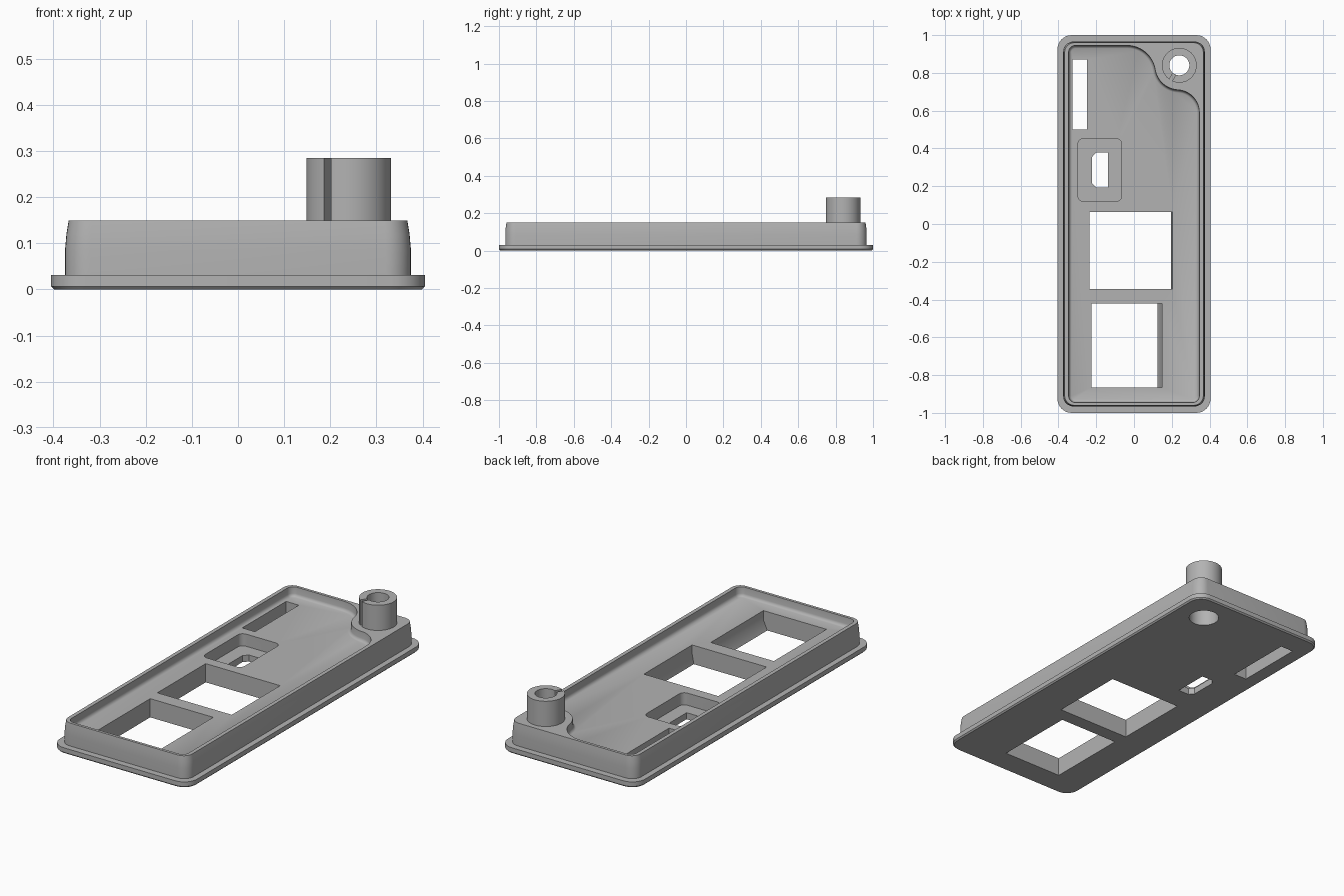
import bpy, bmesh, math
from math import cos, sin, pi, radians, sqrt, asin, atan2

cube = bpy.data.objects.get("Cube")
if cube:
    bpy.data.objects.remove(cube, do_unlink=True)

grey = bpy.data.materials.new("light grey plastic")
grey.use_nodes = True
colour = (0.45, 0.45, 0.45, 1)
grey.diffuse_color = colour
grey.node_tree.nodes["Principled BSDF"].inputs["Base Color"].default_value = colour


def arc(cx, cy, r, a0, a1, n=8):
    return [(cx + r * cos(a0 + (a1 - a0) * i / n), cy + r * sin(a0 + (a1 - a0) * i / n))
            for i in range(n + 1)]


def rounded(x0, x1, y0, y1, r):
    """Anticlockwise rounded rectangle."""
    return (arc(x0 + r, y0 + r, r, pi, 1.5 * pi) + arc(x1 - r, y0 + r, r, 1.5 * pi, 2 * pi)
            + arc(x1 - r, y1 - r, r, 0, pi / 2) + arc(x0 + r, y1 - r, r, pi / 2, pi))


def rect(x0, x1, y0, y1):
    return [(x0, y0), (x1, y0), (x1, y1), (x0, y1)]


def loft(name, sections):
    """Closed solid through a stack of (outline, height) sections."""
    bm = bmesh.new()
    rings = [[bm.verts.new((x, y, z)) for x, y in pts] for pts, z in sections]
    for a, b in zip(rings, rings[1:]):
        for i in range(len(a)):
            j = (i + 1) % len(a)
            bm.faces.new((a[i], a[j], b[j], b[i]))
    bm.faces.new(rings[0][::-1])
    bm.faces.new(rings[-1])
    mesh = bpy.data.meshes.new(name)
    bm.to_mesh(mesh)
    bm.free()
    mesh.materials.append(grey)
    ob = bpy.data.objects.new(name, mesh)
    bpy.context.collection.objects.link(ob)
    return ob


def prism(name, pts, z0, z1):
    return loft(name, [(pts, z0), (pts, z1)])


def select(ob):
    bpy.ops.object.select_all(action='DESELECT')
    ob.select_set(True)
    bpy.context.view_layer.objects.active = ob


def combine(ob, tool, operation='DIFFERENCE'):
    tool.hide_render = True
    mod = ob.modifiers.new("cut", 'BOOLEAN')
    mod.operation = operation
    mod.solver = 'EXACT'
    mod.object = tool
    select(ob)
    bpy.ops.object.modifier_apply(modifier=mod.name)
    bpy.data.objects.remove(tool, do_unlink=True)


def slab(x, y, r):
    return rounded(-x, x, -y, y, r)


# Flange and tapering body wall
tray = loft("cover_tray", [
    (slab(0.398, 0.993, 0.068), 0), (slab(0.405, 1.0, 0.075), 0.007),
    (slab(0.405, 1.0, 0.075), 0.031), (slab(0.375, 0.966, 0.055), 0.031),
    (slab(0.375, 0.966, 0.055), 0.085), (slab(0.372, 0.964, 0.053), 0.12),
    (slab(0.367, 0.96, 0.05), 0.15)])

# Post
PX, PY = 0.24, 0.84
circle = lambda r: arc(PX, PY, r, 0, 2 * pi * 47 / 48, 47)
combine(tray, prism("post", circle(0.092), 0.12, 0.285), 'UNION')


# Shallow cavity whose back left corner sweeps around the post
def cavity(d):
    hx, hy, R, ra, rb = 0.346, 0.945, 0.13, 0.15, 0.12
    ay = hy - ra
    ax = PX - sqrt((R + ra) ** 2 - (PY - ay) ** 2)
    bx = hx - rb
    by = PY - sqrt((R + rb) ** 2 - (PX - bx) ** 2)
    a = atan2(PY - ay, PX - ax)
    b = atan2(PY - by, PX - bx)
    r = 0.035 - d
    x, y = hx - d, hy - d
    return (arc(-x + r, -y + r, r, pi, 1.5 * pi) + arc(x - r, -y + r, r, 1.5 * pi, 2 * pi)
            + arc(bx, by, rb - d, 0, b, 12)
            + arc(PX, PY, R + d, b + pi, a + pi, 16)[1:-1][::1]
            + arc(ax, ay, ra - d, a, pi / 2, 12)
            + arc(-x + r, y - r, r, pi / 2, pi))


FLOOR = 0.1
cutter = loft("cavity_cutter", [
    (cavity(0.015), FLOOR), (cavity(0.009), FLOOR + 0.003), (cavity(0.004), FLOOR + 0.009),
    (cavity(0.002), FLOOR + 0.016), (cavity(0), 0.15), (cavity(0), 0.16)])
# Keep the cutter clear of the post by construction: the sweep is wider than the post
combine(tray, cutter)

# Two large windows, each with one sloped lower wall
for x0, x1, lip, y0, y1 in ((-0.225, 0.148, 0.125, -0.865, -0.42),
                            (-0.235, 0.205, 0.195, -0.345, 0.063)):
    wide, narrow = rect(x0, x1, y0, y1), rect(x0, lip, y0, y1)
    combine(tray, loft("window_cutter", [(narrow, -0.1), (narrow, 0), (wide, 0.05), (wide, 0.2)]))

# Long slot, recessed pocket and its small opening
combine(tray, prism("slot_cutter", rect(-0.325, -0.25, 0.5, 0.87), -0.1, 0.2))
combine(tray, prism("pocket_cutter", rounded(-0.297, -0.065, 0.12, 0.452, 0.03), 0.035, 0.2))
opening = [(-0.2, 0.192), (-0.138, 0.192), (-0.138, 0.378), (-0.2, 0.378), (-0.222, 0.355), (-0.222, 0.215)]
combine(tray, prism("opening_cutter", opening, -0.1, 0.2))

# Bore through the post, wider from below, and a narrow slit in its side
combine(tray, prism("bore_cutter", circle(0.053), -0.1, 0.4))
combine(tray, prism("counterbore_cutter", circle(0.075), -0.1, 0.12))
t = radians(240)
slit = [(PX + u * cos(t) - v * sin(t), PY + u * sin(t) + v * cos(t))
        for u, v in rect(0.03, 0.12, -0.009, 0.009)]
combine(tray, prism("slit_cutter", slit, 0.15, 0.4))

select(tray)
bpy.ops.object.shade_smooth_by_angle(angle=radians(30))
